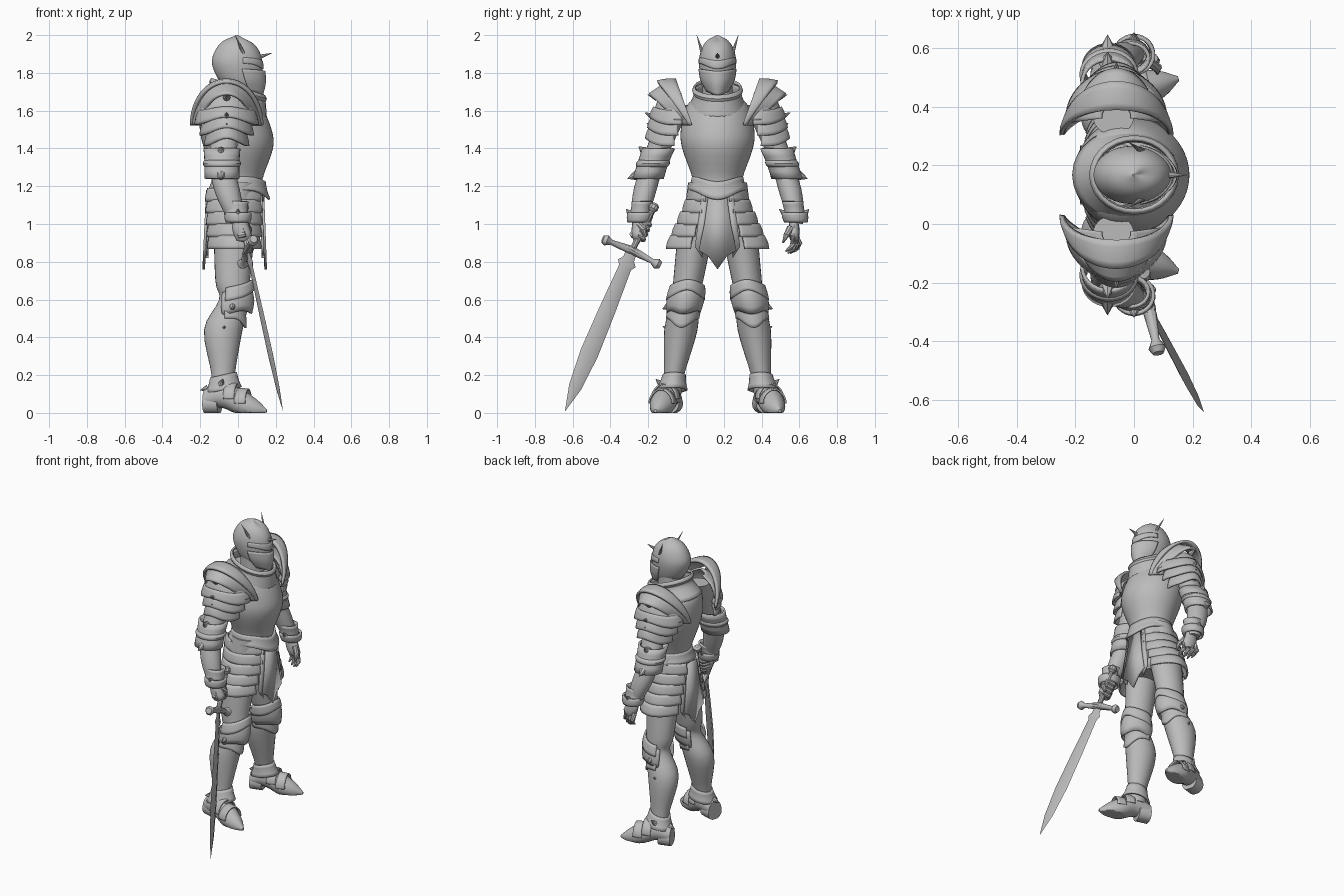
import bpy, bmesh
from math import sin, cos, pi, radians
from mathutils import Vector

if "Cube" in bpy.data.objects:
    bpy.data.objects.remove(bpy.data.objects["Cube"])

MIDDLE = .167  # the sword arm pushes the figure off centre
steel = bpy.data.materials.new("steel_grey")
steel.use_nodes = True
grey = (.5, .5, .5, 1)
steel.diffuse_color = grey
steel.node_tree.nodes["Principled BSDF"].inputs["Base Color"].default_value = grey
parts = []


def finish(name, bm, thick=0):
    bmesh.ops.recalc_face_normals(bm, faces=bm.faces)
    mesh = bpy.data.meshes.new(name)
    bm.to_mesh(mesh)
    bm.free()
    mesh.materials.append(steel)
    part = bpy.data.objects.new(name, mesh)
    bpy.context.collection.objects.link(part)
    if thick:
        solid = part.modifiers.new("thickness", "SOLIDIFY")
        solid.thickness, solid.offset = thick, 0
    parts.append(part)


def skin(bm, rows, closed, caps):
    for low, high in zip(rows, rows[1:]):
        count = len(low)
        for i in range(count if closed else count - 1):
            j = (i + 1) % count
            bm.faces.new((low[i], low[j], high[j], high[i]))
    if caps:
        bm.faces.new(rows[0])
        bm.faces.new(rows[-1])


def smooth(knots, steps=4):
    """Pass a Catmull-Rom curve through the knots."""
    path = [Vector(knot) for knot in knots]
    path = [path[0] * 2 - path[1]] + path + [path[-1] * 2 - path[-2]]
    result = []
    for a, b, c, d in zip(path, path[1:], path[2:], path[3:]):
        for step in range(steps):
            t = step / steps
            result.append(b + (c - a) * t / 2 + (a - b * 2.5 + c * 2 - d / 2) * t ** 2
                          + ((b - c) * 3 + d - a) * t ** 3 / 2)
    return result + [path[-2]]


def loft(name, place, rings, ratio=1, arc=180, sides=28, keel=0, dip=0, tilt=0, power=4, thick=0):
    """Skin elliptical rings (height, centre, radius) with a ridge facing local +x."""
    bm, rows, closed = bmesh.new(), [], arc == 180
    last = len(rings) - 1
    for k, (height, centre, radius) in enumerate(rings):
        row = []
        for i in range(sides):
            t = radians(arc) * (2 * i / (sides if closed else sides - 1) - 1)
            ridge = max(0, cos(t)) ** power
            z = height + tilt * cos(t) - dip * ridge * (last + k) / (last * 2)
            x = centre + radius * (cos(t) + keel * ridge)
            row.append(bm.verts.new(place(x, radius * ratio * sin(t), z)))
        rows.append(row)
    skin(bm, rows, closed, closed and not thick)
    finish(name, bm, thick)


def band(name, place, top, low, centre, radius, flare=1, bulge=.02, thick=.012, **shape):
    """A plate of armour wrapped round a part, flaring from top to low edge."""
    middle = radius * (1 + flare) / 2 * (1 + bulge)
    rings = [(top, centre, radius), ((top + low) / 2, centre, middle), (low, centre, radius * flare)]
    loft(name, place, smooth(rings, 2), thick=thick, **shape)


def tube(name, points, radii, sides=10):
    bm, rows, path = bmesh.new(), [], [Vector(p) for p in points]
    for i, (point, radius) in enumerate(zip(path, radii)):
        along = path[min(i + 1, len(path) - 1)] - path[max(i - 1, 0)]
        turn = along.to_track_quat("Z", "Y")
        angles = [2 * pi * j / sides for j in range(sides)]
        rows.append([bm.verts.new(point + turn @ Vector((cos(a), sin(a), 0)) * radius) for a in angles])
    skin(bm, rows, True, True)
    finish(name, bm)


def spike(name, place, base, tip, radius=.02):
    start, end = Vector(place(*base)), Vector(place(*tip))
    tube(name, [start, start.lerp(end, .5), end], [radius, radius * .55, .001], 8)


def cloth(name, outline, depth):
    bm = bmesh.new()
    bm.faces.new([bm.verts.new((depth * (1.4 - .3 * z), MIDDLE + u, z)) for u, z in outline])
    finish(name, bm, .014)


def body(x, y, z):
    return (x, MIDDLE + y, z)


# Helmet, brow, visor and neck
skull = [(2, 0, .005), (1.97, -.002, .075), (1.92, -.005, .115), (1.85, -.008, .13),
         (1.76, .01, .11), (1.7, .04, .07)]
loft("helmet", body, smooth(skull), ratio=.76, sides=40, keel=.06, dip=.02)
band("brow_plate", body, 1.88, 1.85, -.007, .126, 1.03, ratio=.77, arc=75, keel=.06, dip=.03, thick=.008)
loft("visor", body, smooth([(1.82, 0, .127), (1.76, .018, .112), (1.7, .05, .07)]),
     ratio=.78, arc=80, keel=.12, dip=.02, thick=.008)
spike("front_horn", body, (.1, 0, 1.88), (.18, 0, 1.905), .015)
loft("neck", body, [(1.76, 0, .08), (1.6, 0, .08)])
loft("gorget", body, smooth([(1.71, 0, .135), (1.67, 0, .14), (1.6, -.03, .175)]),
     ratio=.88, tilt=-.04, thick=.016)
band("gorget_rim", body, 1.725, 1.69, 0, .136, bulge=.08, ratio=.88, tilt=-.045)

# Torso, belt and hips
chest = [(1.68, -.05, .1), (1.62, -.04, .16), (1.5, -.015, .187), (1.4, 0, .18), (1.24, 0, .127), (1.18, 0, .14)]
loft("cuirass", body, smooth(chest), ratio=1.04, sides=48, keel=.03)
band("belt", body, 1.25, 1.18, 0, .13, 1.18, bulge=-.03, sides=48, keel=.08, dip=.05)
loft("hips", body, smooth([(1.22, 0, .12), (1.1, -.02, .13), (.95, -.02, .13), (.9, -.02, .1)]), ratio=1.3)

# Hanging cloths, front and back
for end, depth in (("front", .125), ("back", -.155)):
    half = [(.045, 1.18), (.07, 1), (.1, .86), (.05, .83)]
    mirrored = [(-u, z) for u, z in reversed(half)]
    cloth(end + "_tabard", half + [(0, .76)] + mirrored, depth)
    for s in (-1, 1):
        strip = [(.04, 1.18), (.08, 1.18), (.12, .88), (.08, .82)]
        cloth(end + "_cloth_strip", [(s * u, z) for u, z in strip], depth * .92)


def build_side(s, side):
    def at(x, y, z):
        return (x, MIDDLE + s * y, z)

    def on_leg(x, y, z):  # the legs spread evenly downwards
        return at(x, .26 - .15 * z + y, z)

    def on_arm(x, y, z):  # the arms bow outwards from the shoulder
        drop = 1.63 - z
        return at(x, .2 + .57 * drop - .36 * drop ** 2 + y, z)

    def on_hip(x, y, z):
        return at(y - .02, x, z)

    def on_shoulder(x, y, z):
        return at(y - .06, x, z)

    def over_shoulder(x, y, z):
        return at(y - .06, z, x)

    def on_foot(x, y, z):
        turn = radians(16)
        return at(z * cos(turn) - y * sin(turn) - .175, .235 + z * sin(turn) + y * cos(turn), max(0, x))

    spike(side + "helmet_horn", at, (.035, .075, 1.89), (-.015, .11, 2), .012)

    # Tassets: overlapping lames that flare downwards
    for i in range(5):
        top, reach = 1.19 - i * .063, .14 + i * .026
        band(side + "tasset_lame", on_hip, top, top - .07, 0, reach, 1.1,
             ratio=.15 / reach, arc=66 - i * 2)

    # Leg, knee and greave
    limb = [(1, -.02, .11), (.7, -.03, .09), (.6, -.02, .08), (.44, -.08, .1), (.2, -.08, .06), (.1, -.09, .06)]
    loft(side + "leg", on_leg, smooth(limb), ratio=.88, keel=.04)
    band(side + "knee_upper", on_leg, .67, .6, -.025, .088, 1.1, arc=115, keel=.1, dip=-.03, tilt=.02)
    band(side + "knee_cap", on_leg, .65, .53, -.03, .09, bulge=.12, ratio=.93, arc=125, keel=.1, dip=.03, tilt=.025)
    band(side + "knee_lower", on_leg, .56, .5, -.055, .085, 1.05, ratio=.93, arc=100, keel=.06, dip=.05)
    spike(side + "knee_spike", on_leg, (-.03, .07, .57), (-.03, .115, .55), .03)
    spike(side + "greave_spike", on_leg, (-.08, .06, .44), (-.07, .1, .46))

    # Ankle and pointed foot
    band(side + "ankle_guard", on_leg, .2, .12, -.08, .062, 1.4, bulge=-.05, ratio=.9, keel=.1, tilt=.015)
    spike(side + "ankle_back_spike", on_leg, (-.16, 0, .13), (-.2, 0, .12))
    spike(side + "ankle_side_spike", on_leg, (-.09, .06, .15), (-.08, .095, .18))
    sole = [(0, .07, .05), (.1, .09, .065), (.2, .05, .068), (.28, .025, .045), (.34, .01, .008)]
    loft(side + "foot", on_foot, smooth(sole), sides=24, keel=.1)
    loft(side + "heel", on_foot, [(0, .05, .055), (.08, .05, .055)], sides=16)
    for i in range(2):
        start = .12 + i * .06
        band(side + "instep_lame", on_foot, start, start + .06, .08 - i * .025, .07 - i * .004, .95,
             arc=95, keel=.1, thick=.008)

    # Arm, elbow guard and cuff
    limb = [(1.63, -.07, .07), (1.5, -.07, .075), (1.3, -.08, .068), (1.15, -.05, .066), (1, 0, .04)]
    loft(side + "arm", on_arm, smooth(limb), ratio=.9)
    band(side + "elbow_guard", on_arm, 1.4, 1.24, -.085, .092, .95, bulge=-.04, ratio=.88)
    band(side + "elbow_ridge", on_arm, 1.335, 1.305, -.085, .09, bulge=.08, ratio=.88, thick=.008)
    for z, lift in ((1.38, .03), (1.26, -.02)):
        spike(side + "elbow_spike", on_arm, (-.09, .06, z), (-.09, .11, z + lift), .03)
    spike(side + "elbow_inner_spike", on_arm, (-.07, -.05, 1.38), (-.06, -.08, 1.4))
    band(side + "cuff", on_arm, 1.12, 1.05, -.01, .06, .97, ratio=.85, bulge=-.05)
    band(side + "cuff_flare", on_arm, 1.06, 1.01, 0, .066, .9, bulge=.06, ratio=.95)
    for way in (-1, 1):
        spike(side + "cuff_spike", on_arm, (0, way * .05, 1.05), (0, way * .08, 1.08))

    # Pauldron: an arched cap over pointed lames
    cap = [(.14, 1.53, .185), (.165, 1.53, .16), (.19, 1.53, .125)]
    loft(side + "pauldron_cap", over_shoulder, smooth(cap), arc=92, sides=36,
         keel=.25, dip=-.17, power=1, thick=.014)
    band(side + "pauldron_rim", over_shoulder, .136, .148, 1.53, .185, .96, arc=92, sides=36,
         keel=.25, dip=-.17, power=1, thick=.018)
    dome = [(1.69, .2, .04), (1.64, .2, .1), (1.55, .2, .13)]
    loft(side + "shoulder_dome", on_shoulder, smooth(dome), ratio=1.25, arc=100, keel=.05, dip=-.03, thick=.012)
    for i in range(3):
        top = 1.6 - i * .056
        band(side + "pauldron_lame", on_shoulder, top, top - .075, .2 + i * .02, .125 - i * .007, 1.16,
             ratio=1.15 - i * .13, arc=95, keel=.08, dip=-.04)
        spike(side + "lame_spike", on_shoulder, (.335, 0, top - .035), (.385 - i * .01, 0, top - .01))
    spike(side + "pauldron_spike", on_shoulder, (.32, 0, 1.67), (.37, 0, 1.685))


build_side(-1, "right_")
build_side(1, "left_")

# Sword, angled forward and outward from the right hand
hilt, tip, pommel = Vector((.05, -.285, .86)), Vector((.238, -.64, .01)), Vector((.03, -.165, 1.1))
axis = (tip - hilt).normalized()
across = Vector((.06, -.295, .135))
across = (across - axis * across.dot(axis)).normalized()
flat = axis.cross(across)


def on_sword(x, y, z):
    return hilt + across * x + flat * y + axis * z


widths = ((0, .03), (.05, .032), (.075, .052), (.1, .035), (.35, .045), (.6, .05), (.8, .035), (.94, .001))
loft("sword_blade", on_sword, [(z, 0, width) for z, width in widths], ratio=.28, sides=4)
for s in (-1, 1):
    reach = (0, .12, .15, .17)
    tube("sword_guard", [on_sword(s * x, 0, x * .06) for x in reach], [.024, .014, .03, .02])
tube("sword_grip", [hilt.lerp(pommel, t) for t in (0, .5, .9)], [.016, .018, .014])
tube("sword_pommel", [hilt.lerp(pommel, t) for t in (.86, .92, 1, 1.04)], [.014, .027, .025, .01])


def right_hand(x, y, z):
    return body(x, y - .42, z)


def left_hand(x, y, z):
    return body(x, y + .405, z)


# Right fist wrapped round the grip, left hand open with curled fingers
palm = [(1.03, .01, .035), (.98, .015, .046), (.94, .025, .046), (.91, .025, .03)]
loft("right_palm", right_hand, smooth(palm), ratio=.75, sides=16)
loft("left_palm", left_hand, smooth(palm), ratio=.6, sides=16)
for i in range(4):
    z = i * .028 - .165
    tube("right_finger", [on_sword(cos(t) * .034, sin(t) * .034, z) for t in range(6)],
         [.015] * 5 + [.008], 8)
    x, curl, lift = i * .026 - .012, i * .012 - .02, abs(i - 1.5) * .01
    tube("left_finger", [left_hand(x, -curl / 2, .94), left_hand(x, .01 - curl, .895),
                         left_hand(x + .01, -curl, .86 + lift), left_hand(x + .01, -.03 - curl, .84 + lift)],
         [.016, .015, .013, .004], 8)
tube("right_thumb", [right_hand(.04, 0, 1), right_hand(.06, .03, .97), right_hand(.06, .04, .93)],
     [.017, .016, .008], 8)
tube("left_thumb", [left_hand(.05, -.02, .98), left_hand(.08, -.04, .94), left_hand(.08, -.06, .9)],
     [.018, .016, .005], 8)

# Smooth shading with sharp creases
bpy.ops.object.select_all(action="DESELECT")
for part in parts:
    part.select_set(True)
bpy.context.view_layer.objects.active = parts[0]
bpy.ops.object.shade_smooth_by_angle(angle=radians(35))
